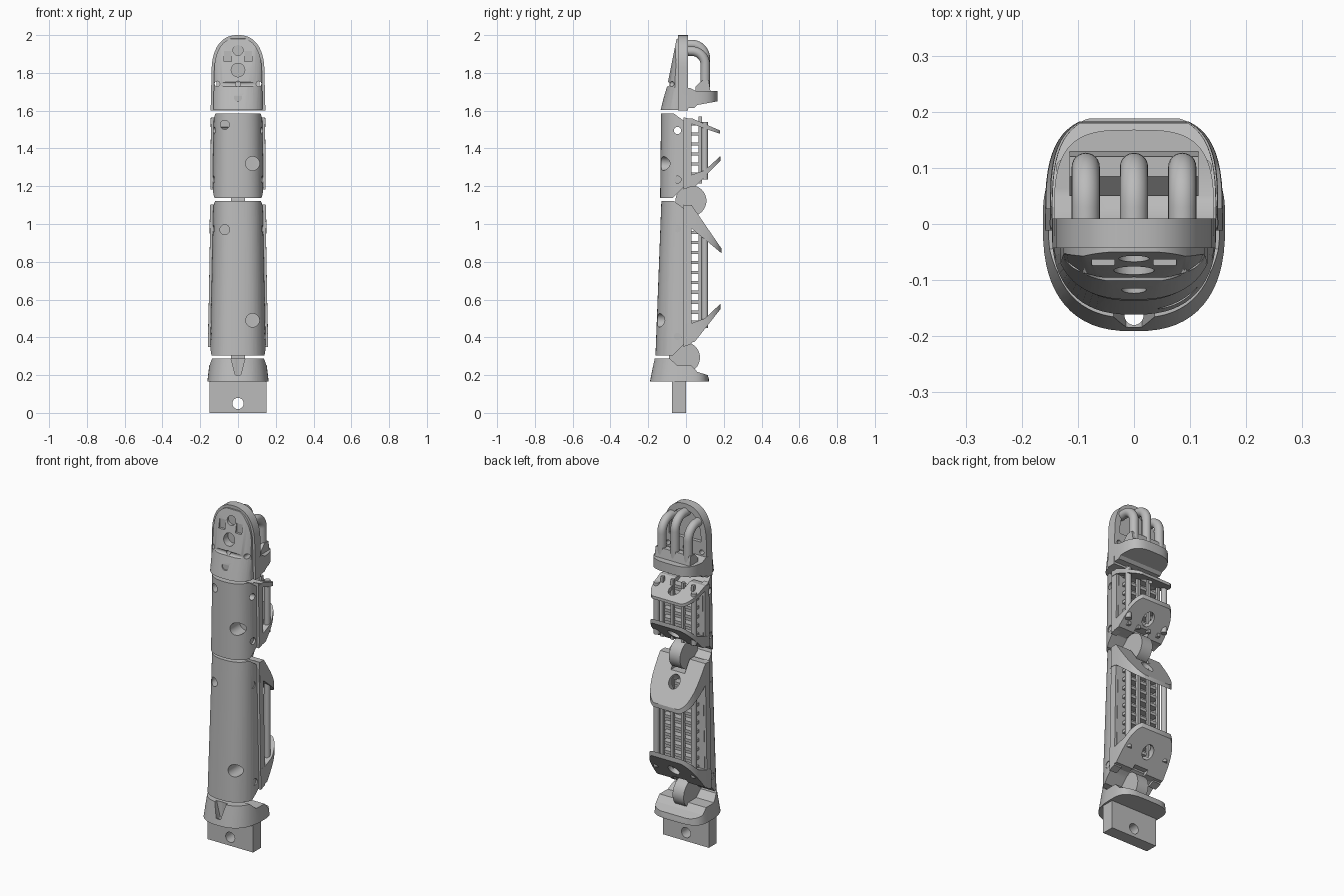
import bpy, bmesh, math
from mathutils import Vector

if "Cube" in bpy.data.objects:
    bpy.data.objects.remove(bpy.data.objects["Cube"], do_unlink=True)

grey = bpy.data.materials.new("plain grey")
grey.use_nodes = True
grey.diffuse_color = (0.5, 0.5, 0.5, 1)
grey.node_tree.nodes["Principled BSDF"].inputs["Base Color"].default_value = (0.5, 0.5, 0.5, 1)
parts = []


def loft(name, rings):
    """Closed solid through rings of 3D points."""
    bm = bmesh.new()
    rows = [[bm.verts.new(p) for p in ring] for ring in rings]
    for low, high in zip(rows, rows[1:]):
        for i in range(len(low)):
            j = (i + 1) % len(low)
            bm.faces.new((low[i], low[j], high[j], high[i]))
    bm.faces.new(rows[0])
    bm.faces.new(rows[-1])
    bmesh.ops.recalc_face_normals(bm, faces=bm.faces)
    mesh = bpy.data.meshes.new(name)
    bm.to_mesh(mesh)
    bm.free()
    mesh.materials.append(grey)
    obj = bpy.data.objects.new(name, mesh)
    bpy.context.collection.objects.link(obj)
    parts.append(obj)
    return obj


def prism(name, axis, pts, a, b):
    """Extrude a 2D profile along an axis from a to b."""
    place = {"X": lambda p, d: (d, p[0], p[1]),
             "Y": lambda p, d: (p[0], d, p[1]),
             "Z": lambda p, d: (p[0], p[1], d)}[axis]
    return loft(name, [[place(p, d) for p in pts] for d in (a, b)])


def rod(name, axis, c, r, a, b, n=32):
    pts = [(c[0] + r * math.cos(k * math.tau / n), c[1] + r * math.sin(k * math.tau / n)) for k in range(n)]
    return prism(name, axis, pts, a, b)


def box(name, x0, x1, y0, y1, z0, z1):
    return prism(name, "Z", [(x0, y0), (x1, y0), (x1, y1), (x0, y1)], z0, z1)


def section(w, front, back, z, power=2.5, n=64):
    """Rounded cross-section with separate front and back depths."""
    ring = []
    for k in range(n):
        c, s = math.cos(k * math.tau / n), math.sin(k * math.tau / n)
        e = 2 / (power if s < 0 else 3.4)
        ring.append((math.copysign(abs(c) ** e, c) * w,
                     math.copysign(abs(s) ** e, s) * (front if s < 0 else back), z))
    return ring


def combine(obj, op, *tools):
    for t in tools:
        m = obj.modifiers.new("cut", "BOOLEAN")
        m.operation, m.object, m.solver = op, t, "EXACT"
        dg = bpy.context.evaluated_depsgraph_get()
        mesh = bpy.data.meshes.new_from_object(obj.evaluated_get(dg))
        obj.modifiers.clear()
        obj.data = mesh
        parts.remove(t)
        bpy.data.objects.remove(t, do_unlink=True)
    return obj


# Mounting tab with bolt hole
tab = box("mounting_tab", -.15, .15, -.073, 0, 0, .18)
combine(tab, "DIFFERENCE", rod("c", "Y", (0, .05), .03, -.2, .2))

# Flared base knuckle with front notch and hinge slot
base = prism("base_knuckle", "X", [(-.2, .165), (-.2, .287), (-.085, .287), (-.045, .25), (.03, .25),
                                   (.06, .217), (.115, .2), (.125, .165)], -.2, .2)
combine(base, "INTERSECT", loft("c", [section(.163, .192, .122, .16), section(.148, .167, .115, .29)]))
combine(base, "DIFFERENCE", prism("c", "Y", [(-.04, .3), (.04, .3), (.014, .2), (-.014, .2)], -.3, -.148),
        rod("c", "Z", (0, -.163), .017, .1, .4))


def phalanx(name, z0, z1, bottom, top, low_pad, high_pad, holes, pins, window):
    """One finger segment: front shell, two grip pads, ladder core and posts."""
    shell = prism(name + "_shell", "X", [(-.2, z0), (-.07, z0), (-.015, z0 + .055), (.03, z0 + .08),
                                         (.03, z1 - .06), (-.01, z1 - .04), (-.065, z1), (-.2, z1)], -.2, .2)
    combine(shell, "INTERSECT", loft("c", [section(*bottom, .2, z0 - .01), section(*top, .2, z1 + .01)]))
    for x, z, r in holes:
        combine(shell, "DIFFERENCE", rod("c", "Y", (x, z), r, -.3, -.04))
    for z, depth in pins:
        for s in (-1, 1):
            combine(shell, "DIFFERENCE", rod("c", "X", (-.045, z), .019, s * depth, s * .3))

    # Grip pads: wedge profiles trimmed to a rounded plan, with an oval opening
    for label, pts, side in (("lower", low_pad, -1), ("upper", high_pad, 1)):
        pad = prism(f"{name}_{label}_pad", "X", pts, -.2, .2)
        combine(pad, "INTERSECT", loft("c", [section(bottom[0] + .012, .2, .195, z0 - .01),
                                              section(top[0] + .018, .2, .195, z1 + .01)]))
        a, b = Vector(pts[1]), Vector(pts[2])
        mid, run = a.lerp(b, .5), (b - a).normalized()
        across = Vector((-run.y, run.x))
        hole = []
        for depth in (-.15, .15):
            ring = []
            for k in range(32):
                t = k * math.tau / 32
                p = mid + across * depth + run * .042 * math.sin(t)
                ring.append((.034 * math.cos(t), p.x, p.y))
            hole.append(ring)
        end = z0 if side < 0 else z1
        combine(pad, "DIFFERENCE", loft("c", hole),
                box("c", -.045, .045, -.1, .085, end - .09, end + .09))

    # Side rails beside the core
    for s in (-1, 1):
        plate = prism(name + "_side_rail", "X", [(-.012, z0 + .045), (.028, z0 + .06), (.028, z1 - .03),
                                                 (-.012, z1 - .02)], s * .11, s * .2)
        combine(plate, "INTERSECT", loft("c", [section(bottom[0] + .012, .2, .2, z0 - .01),
                                                section(top[0] + .015, .2, .2, z1 + .01)]))

    # Ladder core and corner posts
    lo, hi, count = window
    step = (hi - lo) / count
    for i in range(count + 1):
        z = lo + i * step
        box(name + "_rung", -.105, .105, .025, .07, z - step * .16, z + step * .16)
    for x in (-.1, -.035, .035, .1):
        box(name + "_ladder_rail", x - .009, x + .009, .066, .084, lo - .05, hi + .04)
    for x in (-.122, .122):
        rod(name + "_post", "Z", (x, .1), .017, lo - .03, hi + .01, 20)


phalanx("lower_segment", .305, 1.122, (.148, .162), (.13, .13),
        [(-.01, .37), (.045, .375), (.183, .55), (.183, .578), (.1, .5), (.03, .475), (-.01, .47)],
        [(-.01, 1.1), (.03, 1.1), (.188, .87), (.188, .845), (.11, .91), (.03, .975), (-.01, .98)],
        [(-.07, .97, .026), (.077, .49, .036)], [(.405, .137), (.975, .127)], (.48, .955, 9))
phalanx("middle_segment", 1.138, 1.585, (.135, .137), (.128, .132),
        [(-.01, 1.19), (.05, 1.2), (.183, 1.335), (.183, 1.36), (.1, 1.285), (.03, 1.26), (-.01, 1.25)],
        [(-.01, 1.555), (.03, 1.56), (.18, 1.495), (.18, 1.478), (.1, 1.505), (.03, 1.53), (-.01, 1.53)],
        [(-.07, 1.525, .024), (.077, 1.32, .037)], [(1.235, .12), (1.495, 0)], (1.265, 1.53, 5))

# Hinge discs and their pin blocks
for y, z in ((-.008, .293), (.026, 1.123)):
    rod("hinge_disc", "X", (y, z), .082, -.036, .036, 48)
    box("hinge_link", -.035, .035, y - .06, y, z - .05, z + .05)


def arch(inset):
    """Fingertip outline seen from the front."""
    w = .14 - inset
    pts = [(-.145 + inset, 1.6), (.145 - inset, 1.6)]
    for k in range(33):
        t = math.pi * k / 32
        c = math.cos(t)
        pts.append((math.copysign(abs(c) ** .85, c) * w, 1.8 + (.2 - inset) * math.sin(t) ** .85))
    return pts


# Fingertip: back rim wall with a recess
rim = prism("fingertip_rim", "Y", arch(0), -.043, .01)
recess = [(x, max(z, 1.72)) for x, z in arch(.035)[2:]]
combine(rim, "DIFFERENCE", prism("c", "Y", recess, -.01, .1))

# Fingertip: sloping nail with groove, sockets and vents
nail = prism("fingertip_nail", "X", [(-.137, 1.603), (-.1, 1.73), (-.05, 1.98), (-.02, 1.985),
                                     (-.02, 1.61), (-.045, 1.603)], -.2, .2)
combine(nail, "INTERSECT", prism("c", "Y", arch(.014), -.3, .1),
        loft("c", [section(.143, .138, .1, 1.59), section(.143, .103, .1, 1.73), section(.15, .056, .1, 2.0)]))
combine(nail, "DIFFERENCE", rod("c", "X", (-.1, 1.74), .013, -.2, .2, 16),
        rod("c", "Y", (0, 1.815), .036, -.2, -.04),
        rod("c", "Y", (0, 1.67), .022, -.2, -.115),
        rod("c", "Y", (0, 1.92), .027, -.2, -.05),
        box("c", -.075, -.035, -.2, -.06, 1.86, 1.915),
        box("c", .035, .075, -.2, -.06, 1.86, 1.915))
for x in (-.11, 0, .11):
    for part in (nail, rim):
        combine(part, "DIFFERENCE", rod("c", "Y", (x, 1.742), .014, -.3, .3, 16))

# Fingertip: shelf behind the nail and its clip block
shelf = prism("fingertip_shelf", "X", [(-.03, 1.61), (.045, 1.615), (.06, 1.63), (.17, 1.65), (.17, 1.705),
                                       (.05, 1.705), (.02, 1.72), (-.02, 1.72)], -.2, .2)
combine(shelf, "INTERSECT", loft("c", [section(.143, .2, .168, 1.55), section(.143, .2, .168, 1.8)]))
prism("tube_clamp", "X", [(.05, 1.7), (.05, 1.725), (.085, 1.76), (.12, 1.76), (.13, 1.7)], -.115, .115)

# Bent tubes on the fingertip
for x, top in ((-.086, 1.915), (0, 1.95), (.086, 1.915)):
    path = [(-.02, top), (.03, top)]
    path += [(.03 + .072 * math.sin(t), top - .072 + .072 * math.cos(t))
             for t in (math.pi / 2 * k / 10 for k in range(1, 11))]
    path.append((.102, 1.71))
    rings = []
    for i, (y, z) in enumerate(path):
        p, q = Vector(path[max(i - 1, 0)]), Vector(path[min(i + 1, len(path) - 1)])
        d = (q - p).normalized()
        rings.append([(x + .025 * math.cos(a), y - d.y * .025 * math.sin(a), z + d.x * .025 * math.sin(a))
                      for a in (math.tau * k / 24 for k in range(24))])
    loft("bent_tube", rings)

# Smooth the rounded faces and keep the edges crisp
bpy.ops.object.select_all(action="DESELECT")
for obj in parts:
    obj.select_set(True)
bpy.context.view_layer.objects.active = parts[0]
bpy.ops.object.shade_smooth_by_angle(angle=math.radians(30))
